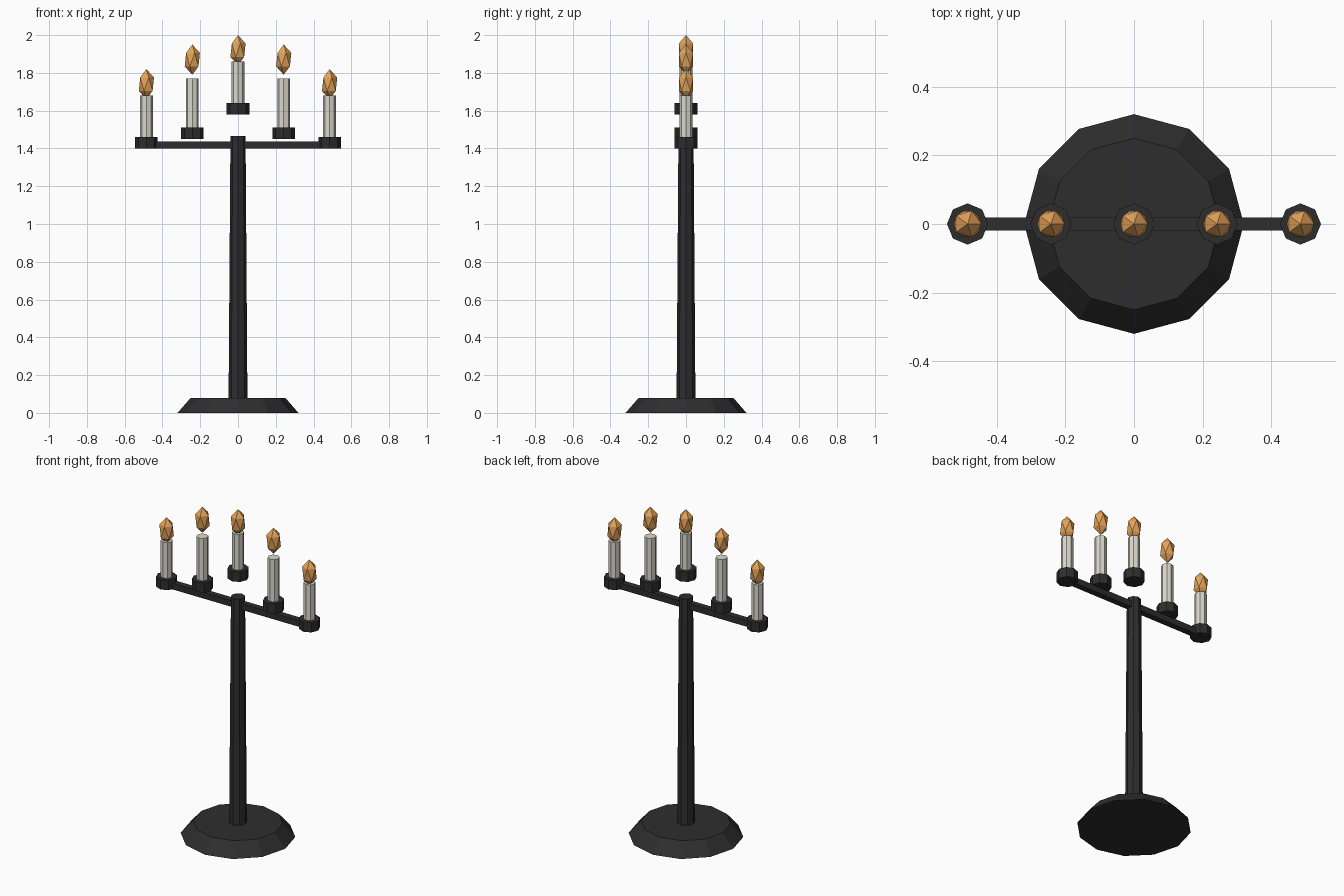
import bpy

if "Cube" in bpy.data.objects:
    bpy.data.objects.remove(bpy.data.objects["Cube"])


def material(name, rgb):
    m = bpy.data.materials.new(name)
    m.diffuse_color = (*rgb, 1.0)
    m.use_nodes = True
    m.node_tree.nodes["Principled BSDF"].inputs["Base Color"].default_value = m.diffuse_color
    return m


IRON = material("black iron", (0.027, 0.027, 0.028))
WAX = material("ivory wax", (0.72, 0.69, 0.61))
FIRE = material("amber flame", (0.78, 0.37, 0.10))


def finish(name, mat):
    ob = bpy.context.object
    ob.name = name
    ob.data.materials.append(mat)
    return ob


def tapered(name, mat, sides, r1, r2, z1, z2, x=0.0):
    """Upright prism or frustum between two heights."""
    bpy.ops.mesh.primitive_cone_add(vertices=sides, radius1=r1, radius2=r2,
                                    depth=z2 - z1, location=(x, 0, (z1 + z2) / 2))
    return finish(name, mat)


# Foot and tapering stem
tapered("base", IRON, 12, 0.32, 0.25, 0.0, 0.08)
tapered("stem", IRON, 8, 0.05, 0.04, 0.07, 1.465)

# Horizontal crossbar
bpy.ops.mesh.primitive_cube_add(size=1, location=(0, 0, 1.418))
bar = finish("crossbar", IRON)
bar.scale = (0.97, 0.038, 0.038)

# Candles: x, cup bottom, candle top, flame centre
candles = [("centre", 0.0, 1.58, 1.86, 1.92)]
for side, s in (("left", -1), ("right", 1)):
    candles.append((side + "_inner", s * 0.242, 1.45, 1.77, 1.87))
    candles.append((side + "_outer", s * 0.485, 1.40, 1.68, 1.74))

for name, x, cup_z, top_z, flame_z in candles:
    tapered(name + "_cup", IRON, 8, 0.06, 0.06, cup_z, cup_z + 0.06, x)
    tapered(name + "_candle", WAX, 8, 0.034, 0.034, cup_z + 0.05, top_z, x)
    bpy.ops.mesh.primitive_ico_sphere_add(subdivisions=1, radius=1, location=(x, 0, flame_z))
    flame = finish(name + "_flame", FIRE)
    flame.scale = (0.045, 0.045, 0.08)
